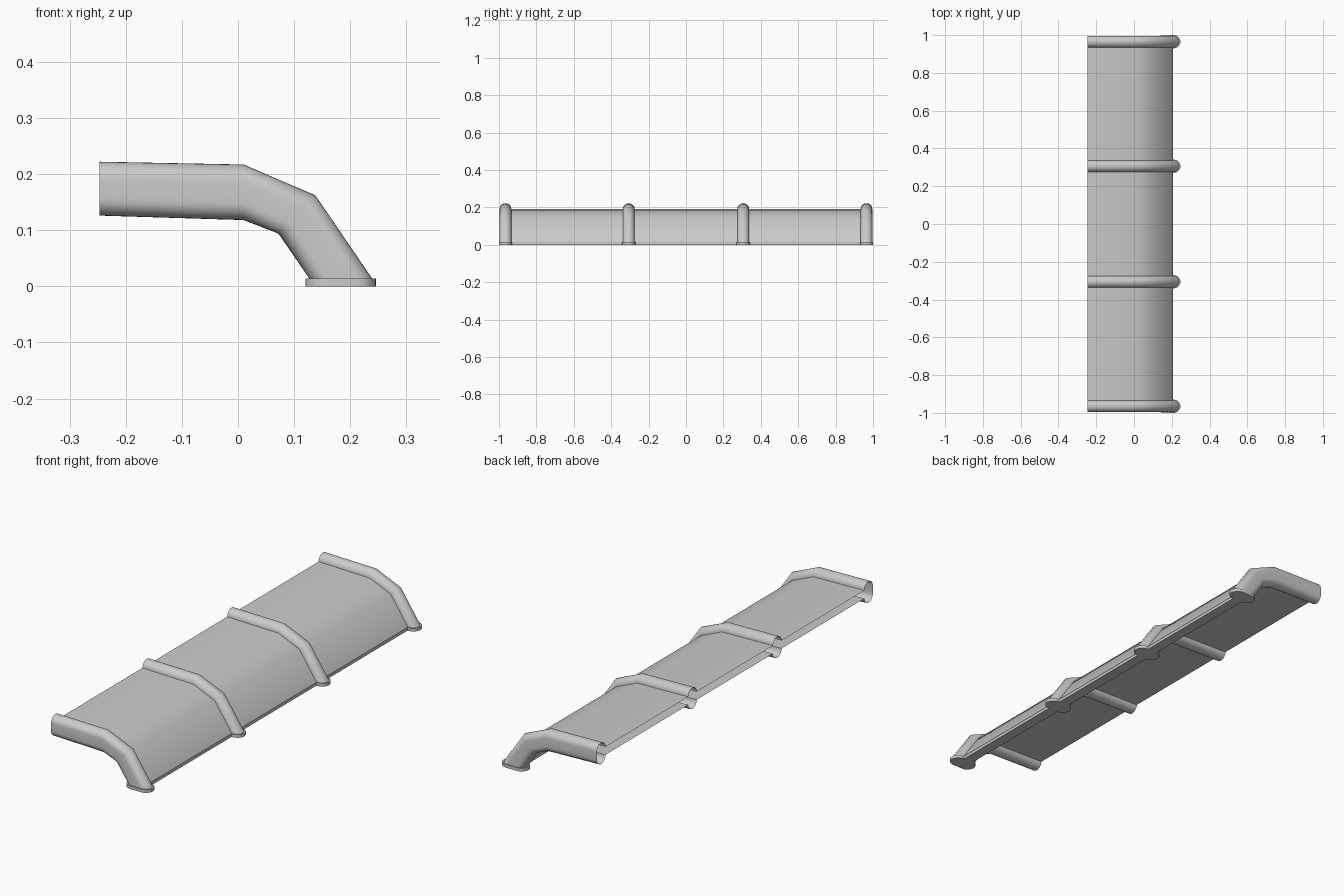
import bpy, bmesh, math

if "Cube" in bpy.data.objects:
    bpy.data.objects.remove(bpy.data.objects["Cube"])

# Bent side profile (x, z): outer line and inner line of the ribs
OUTER = [(-0.247, 0.222), (0.010, 0.217), (0.138, 0.162), (0.239, 0.014)]
INNER = [(-0.247, 0.126), (0.010, 0.118), (0.072, 0.094), (0.127, 0.014)]
T_LOW, T_HIGH = 0.31, 0.69      # levels of the two sheets between the lines
HALF = 0.031                    # rib half width
RIBS = [-0.965, -0.306, 0.306, 0.965]


def finish(bm, name):
    mesh = bpy.data.meshes.new(name)
    bm.to_mesh(mesh)
    bm.free()
    obj = bpy.data.objects.new(name, mesh)
    bpy.context.collection.objects.link(obj)
    bpy.ops.object.select_all(action='DESELECT')
    obj.select_set(True)
    bpy.context.view_layer.objects.active = obj
    bpy.ops.object.shade_smooth_by_angle(angle=math.radians(40))
    return obj


def loft(name, section):
    """Sweep a (y, t) section along the bend; t blends inner to outer line."""
    bm = bmesh.new()
    rows = []
    for (ox, oz), (ix, iz) in zip(OUTER, INNER):
        rows.append([bm.verts.new((ix + (ox - ix) * t, y, iz + (oz - iz) * t))
                     for y, t in section])
    for a, b in zip(rows, rows[1:]):
        for i in range(len(section) - 1):
            bm.faces.new((a[i], a[i + 1], b[i + 1], b[i]))
    return finish(bm, name)


def arc(yc, t0, t1, side):
    """Half round from the edge at t0 to its crown at t1 and back."""
    return [(yc + side * HALF * math.cos(a), t0 + (t1 - t0) * math.sin(a))
            for a in [math.pi * i / 14 for i in range(15)]]


def slab(name, outline, height):
    bm = bmesh.new()
    face = bm.faces.new([bm.verts.new((x, y, 0)) for x, y in outline])
    ext = bmesh.ops.extrude_face_region(bm, geom=[face])
    for v in ext['geom']:
        if isinstance(v, bmesh.types.BMVert):
            v.co.z = height
    bmesh.ops.recalc_face_normals(bm, faces=bm.faces)
    return finish(bm, name)


# Ribs: end ribs have a closed outer side, all are open towards the panels
for n, y in enumerate(RIBS):
    if abs(y) > 0.9:
        s = math.copysign(1, y)
        loft(f"end_rib_{n}", arc(y, T_HIGH, 1, -s) + arc(y, T_LOW, 0, s))
    else:
        loft(f"rib_upper_{n}", arc(y, T_HIGH, 1, -1))
        loft(f"rib_lower_{n}", arc(y, T_LOW, 0, 1))

    # Rounded foot under each rib
    r, xa, xb = 0.035, 0.120, 0.246
    outline = []
    for cx, start in ((xb - r, -90), (xa + r, 90)):
        for i in range(13):
            a = math.radians(start + 15 * i)
            outline.append((cx + r * math.cos(a), y + r * math.sin(a)))
    slab(f"foot_{n}", outline, 0.014)

# Double-sheet panels and foot strips between neighbouring ribs
for n, (ya, yb) in enumerate(zip(RIBS, RIBS[1:])):
    a, b = ya + HALF, yb - HALF
    loft(f"panel_outer_{n}", [(a, T_HIGH), (b, T_HIGH)])
    loft(f"panel_inner_{n}", [(b, T_LOW), (a, T_LOW)])
    slab(f"foot_strip_{n}", [(0.157, a), (0.206, a), (0.206, b), (0.157, b)], 0.014)
